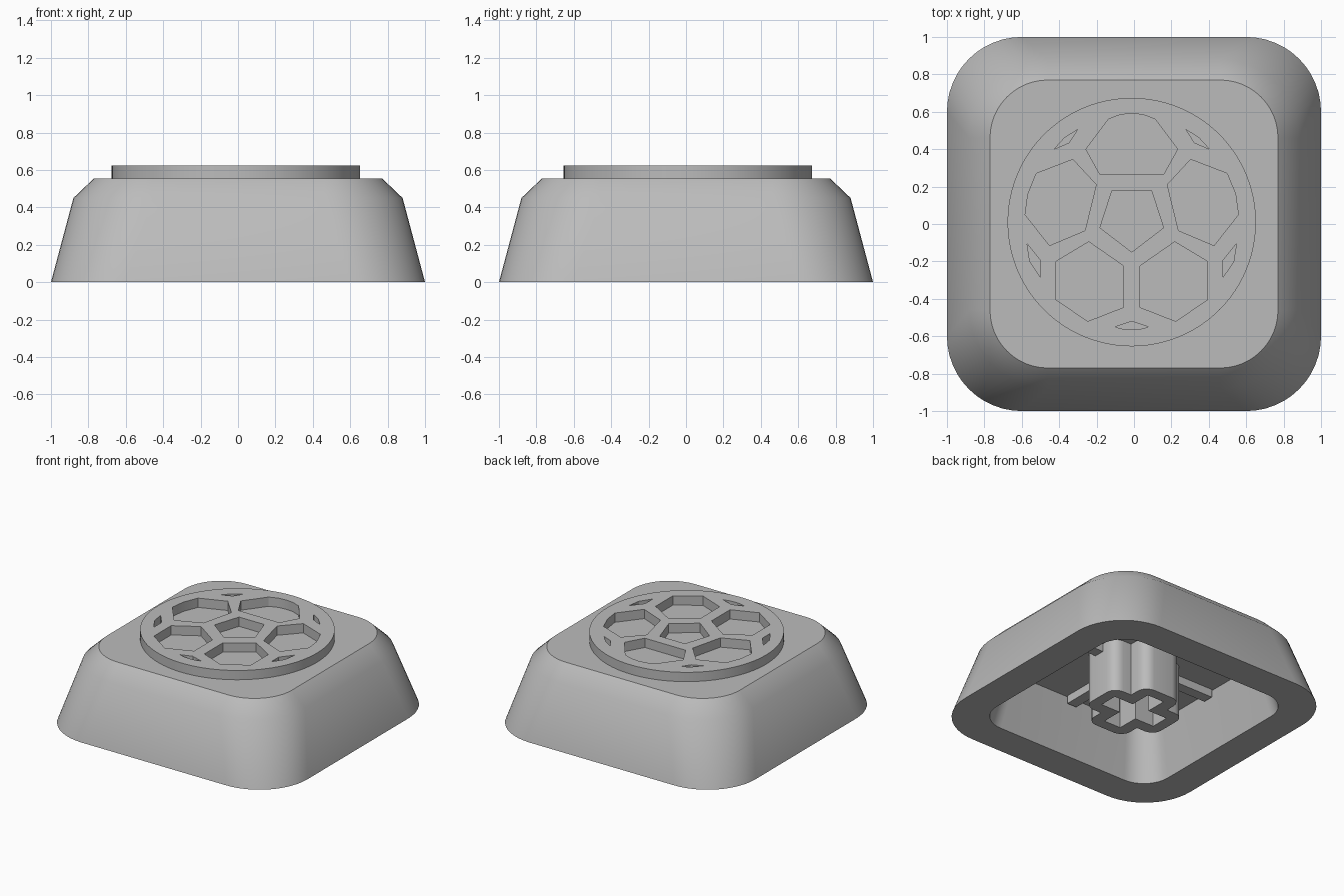
import bpy, bmesh
from math import sin, cos, pi, radians
from mathutils import Matrix

cube = bpy.data.objects.get("Cube")
if cube:
    bpy.data.objects.remove(cube, do_unlink=True)

grey = bpy.data.materials.new("plain grey")
grey.use_nodes = True
COLOUR = (0.5, 0.5, 0.5, 1)
grey.diffuse_color = COLOUR
grey.node_tree.nodes["Principled BSDF"].inputs["Base Color"].default_value = COLOUR


def arc(cx, cy, r, start, end, steps):
    return [(cx + r * cos(radians(start + (end - start) * i / steps)),
             cy + r * sin(radians(start + (end - start) * i / steps)))
            for i in range(steps + 1)]


def rounded_square(half, r):
    c = half - r
    pts = []
    for k, (sx, sy) in enumerate([(1, 1), (-1, 1), (-1, -1), (1, -1)]):
        pts += arc(sx * c, sy * c, r, 90 * k, 90 * k + 90, 12)
    return pts


def four_way(arm):
    """Repeat the points of one arm around the z axis."""
    pts = []
    for x, y in arm:
        pts.append((x, y))
    for _ in range(3):
        arm = [(-y, x) for x, y in arm]
        pts += arm
    return pts


def smooth(obj, angle):
    bpy.ops.object.select_all(action="DESELECT")
    obj.select_set(True)
    bpy.context.view_layer.objects.active = obj
    bpy.ops.object.shade_smooth_by_angle(angle=radians(angle))


def mesh_object(name, bm):
    bmesh.ops.recalc_face_normals(bm, faces=bm.faces)
    mesh = bpy.data.meshes.new(name)
    bm.to_mesh(mesh)
    bm.free()
    mesh.materials.append(grey)
    obj = bpy.data.objects.new(name, mesh)
    bpy.context.collection.objects.link(obj)
    return obj


def plate(name, outlines, z0, z1):
    """Extrude a flat outline, with further outlines as holes."""
    curve = bpy.data.curves.new(name, "CURVE")
    curve.dimensions = "2D"
    curve.fill_mode = "BOTH"
    curve.extrude = (z1 - z0) / 2
    for pts in outlines:
        spline = curve.splines.new("POLY")
        spline.points.add(len(pts) - 1)
        for p, (x, y) in zip(spline.points, pts):
            p.co = (x, y, 0, 1)
        spline.use_cyclic_u = True
    temp = bpy.data.objects.new(name + " outline", curve)
    bpy.context.collection.objects.link(temp)
    bpy.context.view_layer.update()
    evaluated = temp.evaluated_get(bpy.context.evaluated_depsgraph_get())
    bm = bmesh.new()
    bm.from_mesh(evaluated.to_mesh())
    evaluated.to_mesh_clear()
    bpy.data.objects.remove(temp, do_unlink=True)
    bmesh.ops.remove_doubles(bm, verts=bm.verts, dist=0.0001)
    bmesh.ops.translate(bm, verts=bm.verts, vec=(0, 0, (z0 + z1) / 2))
    obj = mesh_object(name, bm)
    smooth(obj, 20)
    return obj


# Hollow cap: rings from the inner ceiling, round the rim, to the top
CEILING, TOP = 0.4, 0.555
bm = bmesh.new()
rings = []
for half, r, z in [(0.67, 0.18, CEILING), (0.76, 0.21, 0), (1, 0.4, 0),
                   (0.88, 0.42, 0.45), (0.77, 0.31, TOP)]:
    rings.append([bm.verts.new((x, y, z)) for x, y in rounded_square(half, r)])
for low, high in zip(rings, rings[1:]):
    for i in range(len(low)):
        j = (i + 1) % len(low)
        bm.faces.new((low[i], low[j], high[j], high[i]))
bm.faces.new(rings[0])
bm.faces.new(rings[-1])
smooth(mesh_object("cap_shell", bm), 36)

# Raised ball disc; cells are given for the left half, then mirrored
CX, CY = -0.012, 0.01
pentagon = [(0, -0.16), (-0.17, -0.03), (-0.105, 0.17)]
top_cell = [(0, 0.58), (-0.06, 0.575), (-0.125, 0.55), (-0.245, 0.39), (-0.17, 0.255)]
bottom_chip = [(0, -0.53), (-0.09, -0.56), (-0.045, -0.572), (0, -0.575)]
side_cells = [
    [(-0.51, 0.26), (-0.315, 0.335), (-0.19, 0.2), (-0.25, -0.045),
     (-0.44, -0.125), (-0.57, 0.04), (-0.555, 0.15)],
    [(-0.405, -0.21), (-0.23, -0.105), (-0.043, -0.235), (-0.043, -0.455),
     (-0.235, -0.53), (-0.405, -0.415)],
    [(-0.29, 0.495), (-0.335, 0.425), (-0.415, 0.39), (-0.36, 0.45)],
    [(-0.56, -0.115), (-0.488, -0.205), (-0.488, -0.295), (-0.545, -0.21)],
]


def mirror(pts):
    return [(-x, y) for x, y in reversed(pts)]


cells = side_cells + [mirror(c) for c in side_cells]
cells += [half + [p for p in mirror(half) if abs(p[0]) > 0.001]
          for half in (pentagon, top_cell, bottom_chip)]
outlines = [arc(0, 0, 0.664, 0, 360, 96)[:-1]] + cells
disc = plate("ball_disc", outlines, TOP - 0.005, 0.625)
disc.data.transform(Matrix.Translation((CX, CY, 0)))

# Stem: rounded plus with a cross-shaped socket
LENGTH, WIDTH, ROUND = 0.31, 0.16, 0.08
tip = LENGTH - ROUND
lobe = (arc(tip, ROUND - WIDTH, ROUND, -90, 0, 6)
        + arc(tip, WIDTH - ROUND, ROUND, 0, 90, 6) + [(WIDTH, WIDTH)])
socket = [(0.23, -0.07), (0.23, 0.07), (0.07, 0.07)]
plate("stem", [four_way(lobe), four_way(socket)], 0, CEILING + 0.01)

# Ribs from the stem to the walls under the ceiling
for i, side in enumerate(("right", "back", "left", "front")):
    bm = bmesh.new()
    bmesh.ops.create_cube(bm, size=1)
    bmesh.ops.scale(bm, verts=bm.verts, vec=(0.38, 0.08, 0.07))
    bmesh.ops.translate(bm, verts=bm.verts, vec=(0.47, 0, CEILING - 0.025))
    bmesh.ops.rotate(bm, verts=bm.verts, matrix=Matrix.Rotation(i * pi / 2, 3, "Z"))
    mesh_object("rib_" + side, bm)
